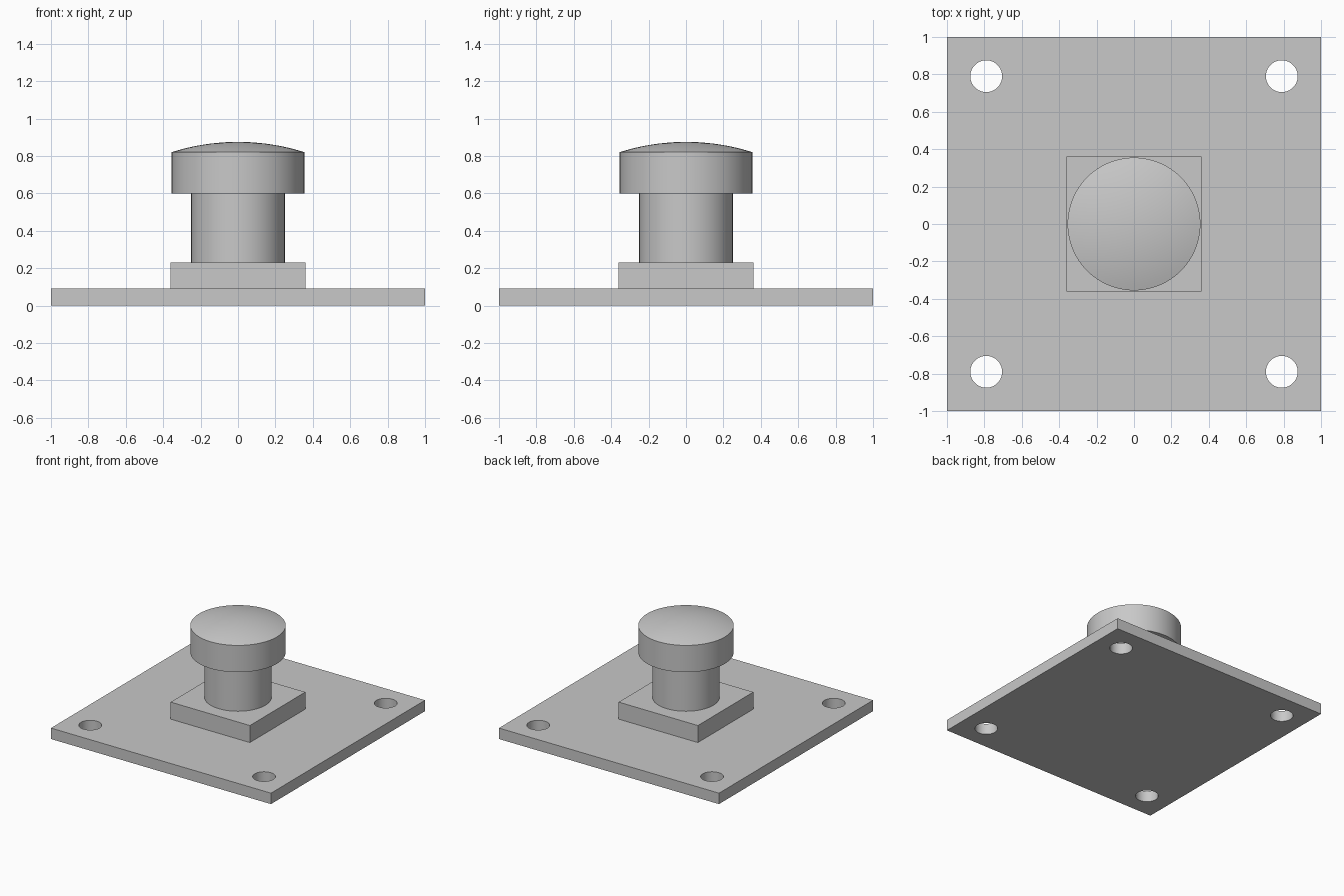
import bpy
import bmesh
import math
from mathutils import Matrix

if "Cube" in bpy.data.objects:
    bpy.data.objects.remove(bpy.data.objects["Cube"], do_unlink=True)

SIDES = 96
PLATE_TOP, BLOCK_TOP, STEM_TOP, RIM_TOP, CROWN = 0.09, 0.23, 0.60, 0.82, 0.875

metal = bpy.data.materials.new("grey_metal")
metal.use_nodes = True
colour = (0.58, 0.58, 0.58, 1)
metal.diffuse_color = colour
metal.node_tree.nodes["Principled BSDF"].inputs["Base Color"].default_value = colour


def add_object(name, bm):
    bmesh.ops.recalc_face_normals(bm, faces=bm.faces)
    mesh = bpy.data.meshes.new(name)
    bm.to_mesh(mesh)
    bm.free()
    mesh.materials.append(metal)
    obj = bpy.data.objects.new(name, mesh)
    bpy.context.collection.objects.link(obj)
    return obj


def activate(obj):
    bpy.ops.object.select_all(action="DESELECT")
    obj.select_set(True)
    bpy.context.view_layer.objects.active = obj


def smooth(obj):
    activate(obj)
    bpy.ops.object.shade_smooth_by_angle(angle=math.radians(30))


def slab(name, half, z0, z1):
    bm = bmesh.new()
    place = Matrix.Translation((0, 0, (z0 + z1) / 2)) @ Matrix.Diagonal((2 * half, 2 * half, z1 - z0, 1))
    bmesh.ops.create_cube(bm, size=1, matrix=place)
    return add_object(name, bm)


def add_cylinder(bm, radius, z0, z1, x=0, y=0):
    bmesh.ops.create_cone(bm, cap_ends=True, segments=SIDES, radius1=radius, radius2=radius,
                          depth=z1 - z0, matrix=Matrix.Translation((x, y, (z0 + z1) / 2)))


def lathe(name, profile):
    bm = bmesh.new()
    verts = [bm.verts.new((r, 0, z)) for r, z in profile]
    edges = [bm.edges.new(pair) for pair in zip(verts, verts[1:])]
    bmesh.ops.spin(bm, geom=verts + edges, cent=(0, 0, 0), axis=(0, 0, 1),
                   angle=math.tau, steps=SIDES)
    bmesh.ops.remove_doubles(bm, verts=bm.verts, dist=0.0001)
    obj = add_object(name, bm)
    smooth(obj)
    return obj


# Base plate with four corner bolt holes
plate = slab("base_plate", 1, 0, PLATE_TOP)
bm = bmesh.new()
for sx in (-1, 1):
    for sy in (-1, 1):
        add_cylinder(bm, 0.085, -0.1, 0.2, sx * 0.79, sy * 0.79)
cutter = add_object("hole_cutter", bm)
cutter.hide_render = True
cut = plate.modifiers.new("bolt_holes", "BOOLEAN")
cut.operation = "DIFFERENCE"
cut.solver = "EXACT"
cut.object = cutter
activate(plate)
bpy.ops.object.modifier_apply(modifier=cut.name)
bpy.data.objects.remove(cutter, do_unlink=True)
smooth(plate)

# Square block under the stem
slab("square_block", 0.36, PLATE_TOP, BLOCK_TOP)

# Round stem
bm = bmesh.new()
add_cylinder(bm, 0.25, BLOCK_TOP, STEM_TOP)
smooth(add_object("stem", bm))

# Knob head: straight rim with a shallow spherical crown
rim = 0.355
rise = CROWN - RIM_TOP
ball = (rim ** 2 + rise ** 2) / (2 * rise)
sweep = math.asin(rim / ball)
steps = 12
crown = [(ball * math.sin(sweep * (1 - i / steps)),
          CROWN - ball + ball * math.cos(sweep * (1 - i / steps))) for i in range(steps + 1)]
lathe("knob_head", [(0, STEM_TOP), (rim, STEM_TOP)] + crown)
